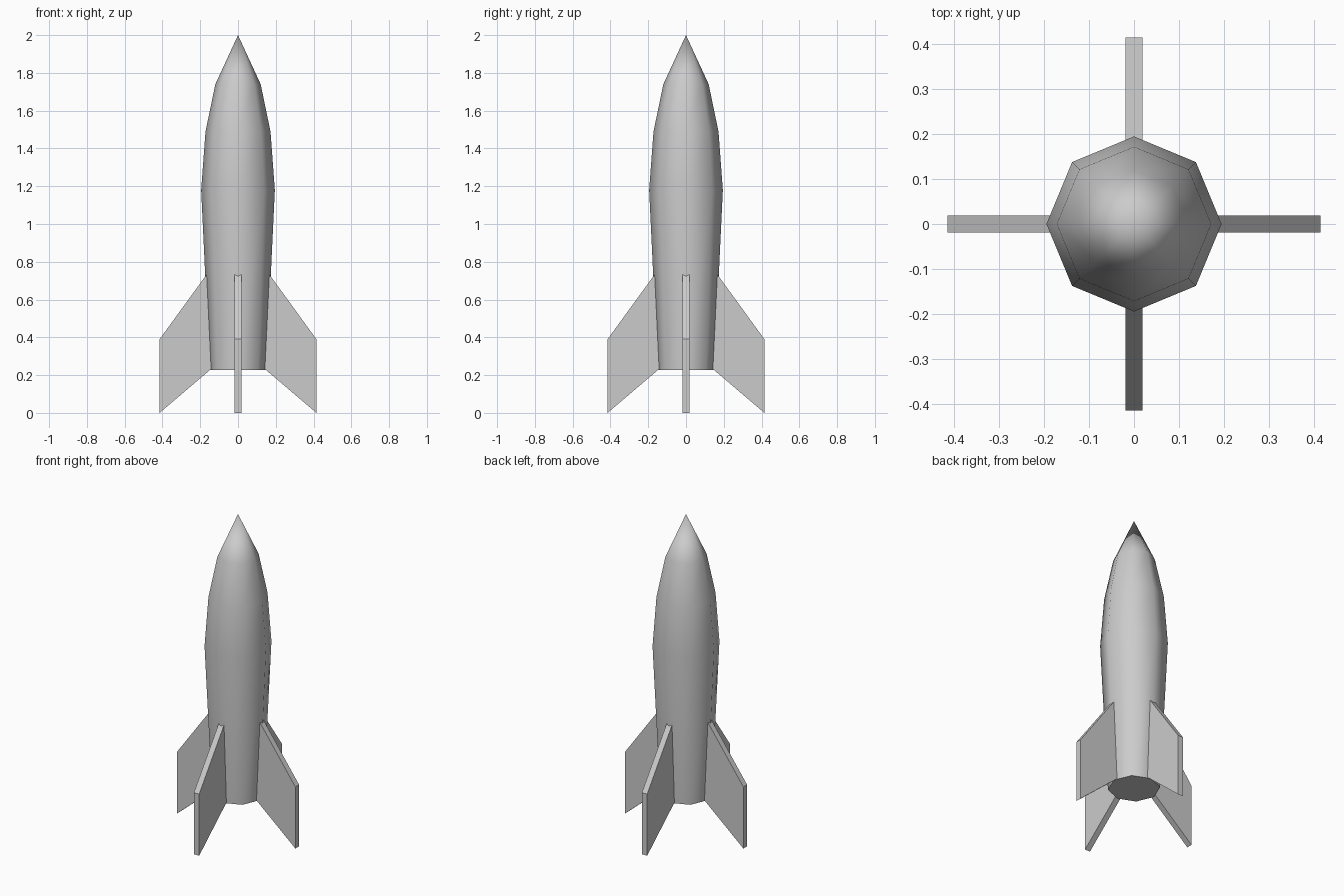
import bpy, bmesh
from math import cos, sin, pi, radians
from mathutils import Matrix

if "Cube" in bpy.data.objects:
    bpy.data.objects.remove(bpy.data.objects["Cube"])

SIDES = 8


def add_object(name, bm):
    bmesh.ops.recalc_face_normals(bm, faces=bm.faces)
    mesh = bpy.data.meshes.new(name)
    bm.to_mesh(mesh)
    bm.free()
    obj = bpy.data.objects.new(name, mesh)
    bpy.context.collection.objects.link(obj)
    return obj


# Hull: eight-sided lathe of (radius, height), closed base and pointed nose
profile = [(0.15, 0.228), (0.195, 1.18), (0.172, 1.49), (0.12, 1.74)]
bm = bmesh.new()
rings = [[bm.verts.new((r * cos(2 * pi * i / SIDES), r * sin(2 * pi * i / SIDES), z))
          for i in range(SIDES)] for r, z in profile]
tip = bm.verts.new((0, 0, 2.0))
bm.faces.new(rings[0])
for i in range(SIDES):
    j = (i + 1) % SIDES
    for low, high in zip(rings, rings[1:]):
        bm.faces.new((low[i], low[j], high[j], high[i]))
    bm.faces.new((rings[-1][i], rings[-1][j], tip))
hull = add_object("hull", bm)
bpy.context.view_layer.objects.active = hull
hull.select_set(True)
bpy.ops.object.shade_smooth_by_angle(angle=radians(60))

# Fins: swept plate outline (distance out, height), extruded and repeated around the hull
outline = [(0.14, 0.234), (0.415, 0.0), (0.415, 0.39), (0.163, 0.737)]
thickness = 0.037
for k in range(4):
    bm = bmesh.new()
    face = bm.faces.new([bm.verts.new((x, -thickness / 2, z)) for x, z in outline])
    extruded = bmesh.ops.extrude_face_region(bm, geom=[face], use_keep_orig=True)
    verts = [v for v in extruded["geom"] if isinstance(v, bmesh.types.BMVert)]
    bmesh.ops.translate(bm, verts=verts, vec=(0, thickness, 0))
    bm.transform(Matrix.Rotation(k * pi / 2, 4, 'Z'))
    add_object(f"fin_{k + 1}", bm)
